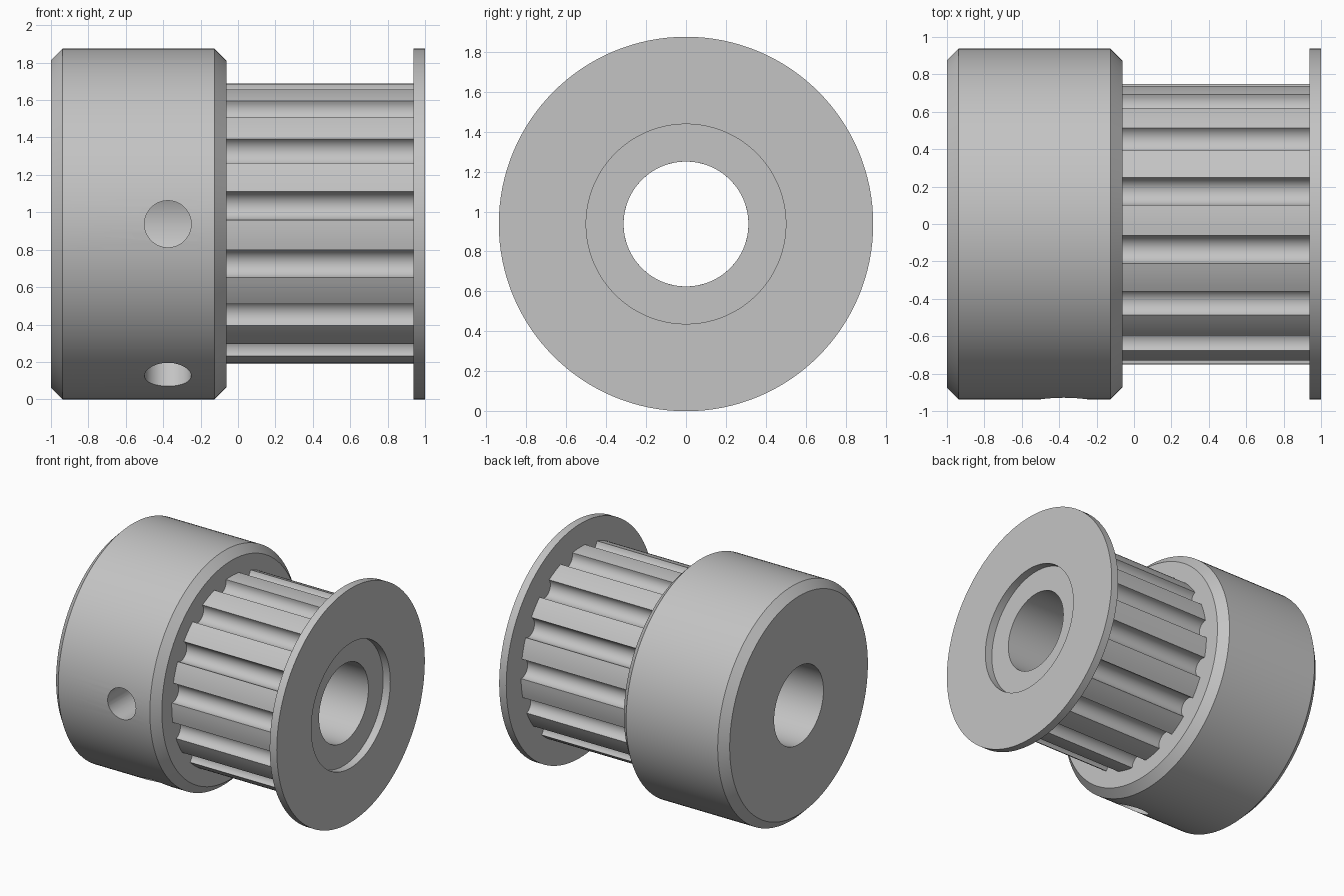
import bpy, bmesh
from math import sin, cos, pi, radians, asin
from mathutils import Matrix, Vector

if "Cube" in bpy.data.objects:
    bpy.data.objects.remove(bpy.data.objects["Cube"], do_unlink=True)

R = 0.9375            # outer radius, also the axis height
BORE = 0.3125
TOOTH_R = 0.75
TEETH = 15
HUB_END, FLANGE_START = -0.0625, 0.9375

metal = bpy.data.materials.new("light_grey_metal")
metal.use_nodes = True
GREY = (0.55, 0.55, 0.55, 1)
metal.diffuse_color = GREY
metal.node_tree.nodes["Principled BSDF"].inputs["Base Color"].default_value = GREY


def polar(x, r, a):
    """Point at radius r around the axis, angle measured from the front upward."""
    return Vector((x, -r * cos(a), R + r * sin(a)))


def finish(name, bm):
    bmesh.ops.recalc_face_normals(bm, faces=bm.faces)
    mesh = bpy.data.meshes.new(name)
    bm.to_mesh(mesh)
    bm.free()
    mesh.materials.append(metal)
    obj = bpy.data.objects.new(name, mesh)
    bpy.context.collection.objects.link(obj)
    return obj


def ring_solid(name, rings):
    """Closed solid from a loop of rings, each a list of points."""
    bm = bmesh.new()
    loops = [[bm.verts.new(p) for p in ring] for ring in rings]
    n = len(loops[0])
    for k, a in enumerate(loops):
        b = loops[(k + 1) % len(loops)]
        for i in range(n):
            j = (i + 1) % n
            bm.faces.new((a[i], a[j], b[j], b[i]))
    return finish(name, bm)


def lathe(name, profile, n=128):
    return ring_solid(name, [[polar(x, r, 2 * pi * i / n) for i in range(n)]
                             for x, r in profile])


def select_only(obj):
    bpy.ops.object.select_all(action='DESELECT')
    obj.select_set(True)
    bpy.context.view_layer.objects.active = obj


# Chamfered hub with a through bore
hub = lathe("hub", [(-1, BORE), (-1, 0.875), (-0.9375, R), (-0.125, R),
                    (HUB_END, 0.875), (HUB_END, BORE)])

# Two set screw holes, drilled into the bore
for angle in (0, radians(-60)):
    bm = bmesh.new()
    bmesh.ops.create_cone(bm, cap_ends=True, segments=48, radius1=0.125,
                          radius2=0.125, depth=1.0)
    out = polar(0, 1, angle) - Vector((0, 0, R))
    turn = out.to_track_quat('Z', 'Y').to_matrix().to_4x4()
    place = Matrix.Translation(polar(-0.375, 0.65, angle))
    bmesh.ops.transform(bm, matrix=place @ turn, verts=bm.verts)
    cutter = finish("screw_hole_cutter", bm)
    cutter.hide_render = True
    cut = hub.modifiers.new("screw_hole", 'BOOLEAN')
    cut.operation, cut.solver, cut.object = 'DIFFERENCE', 'EXACT', cutter
    select_only(hub)
    bpy.ops.object.modifier_apply(modifier=cut.name)
    bpy.data.objects.remove(cutter, do_unlink=True)

# Toothed barrel: round grooves between plain lands
groove, steps, land_steps = 0.076, 14, 5
half = asin(groove / TOOTH_R)
pitch = 2 * pi / TEETH
outline = []          # (radius, angle) pairs
for k in range(TEETH):
    mid = radians(7.5) + k * pitch
    for i in range(steps + 1):
        t = pi * i / steps
        v = Vector((TOOTH_R * cos(half) - groove * sin(t), -groove * cos(t)))
        outline.append((v.length, mid + asin(v.y / v.length)))
    for i in range(1, land_steps):
        outline.append((TOOTH_R, mid + half + (pitch - 2 * half) * i / land_steps))

count = len(outline)
start = outline[0][1]
outer = lambda x: [polar(x, r, a) for r, a in outline]
inner = lambda x: [polar(x, BORE, start + 2 * pi * i / count) for i in range(count)]
barrel = ring_solid("toothed_barrel", [outer(HUB_END), outer(FLANGE_START),
                                       inner(FLANGE_START), inner(HUB_END)])

# Thin end flange with a wide opening
flange = lathe("end_flange", [(FLANGE_START, 0.5), (1, 0.5), (1, R), (FLANGE_START, R)])

for obj in (hub, barrel, flange):
    select_only(obj)
    bpy.ops.object.shade_smooth_by_angle(angle=radians(30))
